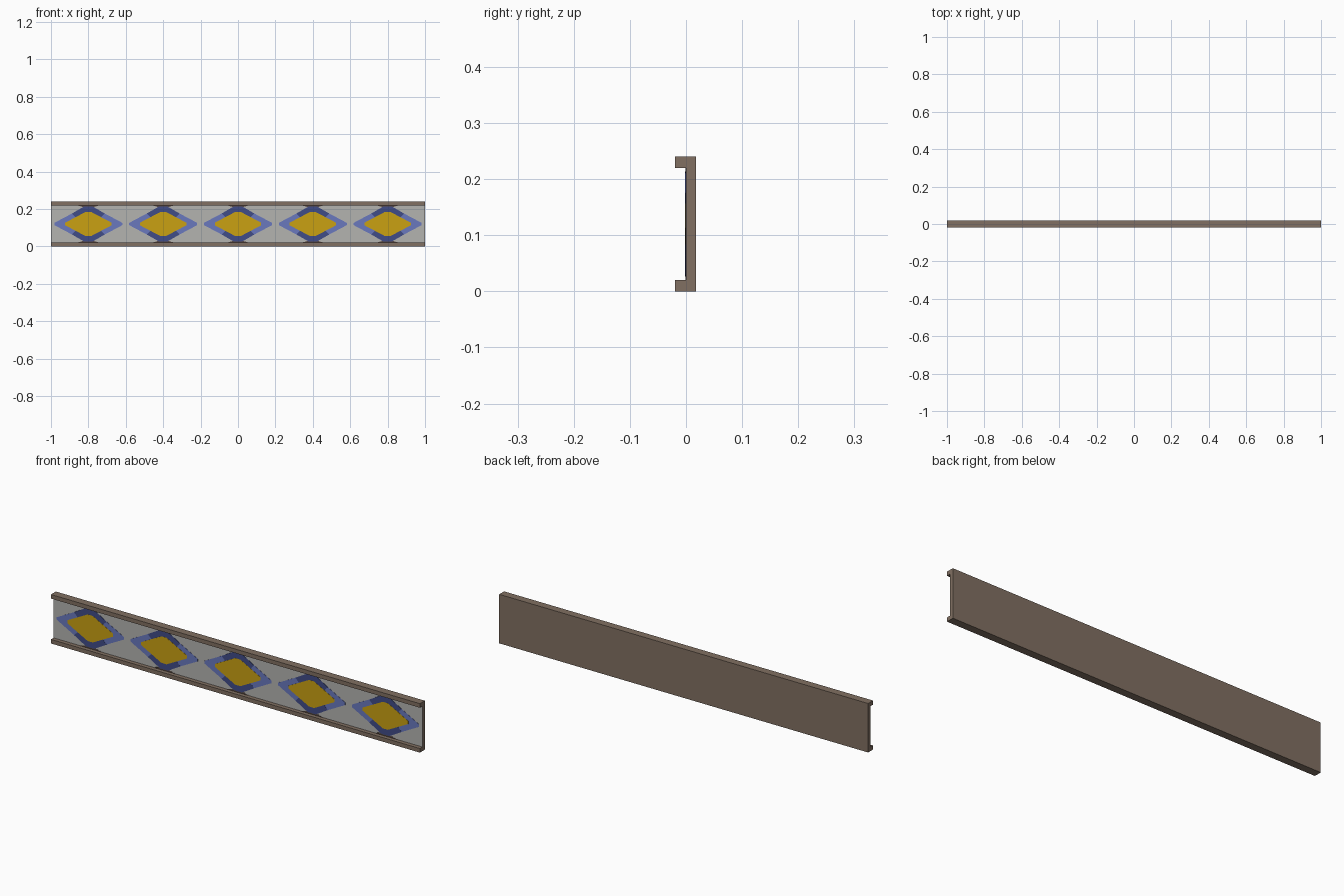
import bpy, bmesh

if "Cube" in bpy.data.objects:
    bpy.data.objects.remove(bpy.data.objects["Cube"])


def material(name, rgb):
    lin = [((c / 255 + 0.055) / 1.055) ** 2.4 if c > 10 else c / 255 / 12.92 for c in rgb]
    m = bpy.data.materials.new(name)
    m.diffuse_color = (*lin, 1)
    m.use_nodes = True
    m.node_tree.nodes["Principled BSDF"].inputs["Base Color"].default_value = m.diffuse_color
    return m


BROWN = material("brown", (129, 112, 98))
GRAY = material("pale_gray", (180, 179, 176))
LIGHT = material("light_blue", (106, 121, 190))
DARK = material("dark_blue", (64, 76, 135))
GOLD = material("gold", (202, 161, 18))
TRIM = material("dark_brown", (88, 72, 66))


def finish(name, bm, *mats):
    bmesh.ops.recalc_face_normals(bm, faces=bm.faces)
    me = bpy.data.meshes.new(name)
    for m in mats:
        me.materials.append(m)
    bm.to_mesh(me)
    bm.free()
    ob = bpy.data.objects.new(name, me)
    bpy.context.collection.objects.link(ob)
    return ob


def extrude(bm, pts, vec):
    f = bm.faces.new([bm.verts.new(p) for p in pts])
    r = bmesh.ops.extrude_face_region(bm, geom=[f], use_keep_orig=True)
    bmesh.ops.translate(bm, vec=vec, verts=[v for v in r["geom"] if isinstance(v, bmesh.types.BMVert)])


# channel: C profile (y, z) run along x, with a gray recessed front
profile = [(-0.02, 0), (0.018, 0), (0.018, 0.24), (-0.02, 0.24),
           (-0.02, 0.22), (0, 0.22), (0, 0.02), (-0.02, 0.02)]
bm = bmesh.new()
extrude(bm, [(-1, y, z) for y, z in profile], (2, 0, 0))
bmesh.ops.recalc_face_normals(bm, faces=bm.faces)
for f in bm.faces:
    if f.normal.y < -0.9 and abs(f.calc_center_median().y) < 0.001:
        f.material_index = 1
finish("channel_panel", bm, BROWN, GRAY)


def plate(name, cx, pts, depth, mat):
    bm = bmesh.new()
    extrude(bm, [(cx + x, 0, 0.12 + z) for x, z in pts], (0, -depth, 0))
    finish(name, bm, mat)


def diamond(w, h, tx, tz):
    """Diamond with blunt tips: side tips 2*tz high, top and bottom 2*tx wide."""
    return [(w, -tz), (w, tz), (tx, h), (-tx, h), (-w, tz), (-w, -tz), (-tx, -h), (tx, -h)]


OUTER = diamond(0.182, 0.092, 0.02, 0.006)
INNER = diamond(0.124, 0.065, 0.014, 0.007)
CAP = [(0.088, 0.056), (0.022, 0.094), (-0.022, 0.094), (-0.088, 0.056), (-0.066, 0.034), (0.066, 0.034)]
TIP = [(0.06, 0.1), (-0.06, 0.1), (-0.025, 0.09), (0.025, 0.09)]

# five inlaid diamonds
for i in range(5):
    cx = -0.8 + 0.4 * i
    plate(f"diamond_border_{i}", cx, OUTER, 0.001, LIGHT)
    for side, s in (("top", 1), ("bottom", -1)):
        plate(f"diamond_trim_{side}_{i}", cx, [(x, s * z) for x, z in TIP], 0.0006, TRIM)
        plate(f"diamond_cap_{side}_{i}", cx, [(x, s * z) for x, z in CAP], 0.0015, DARK)
    plate(f"diamond_center_{i}", cx, INNER, 0.002, GOLD)
